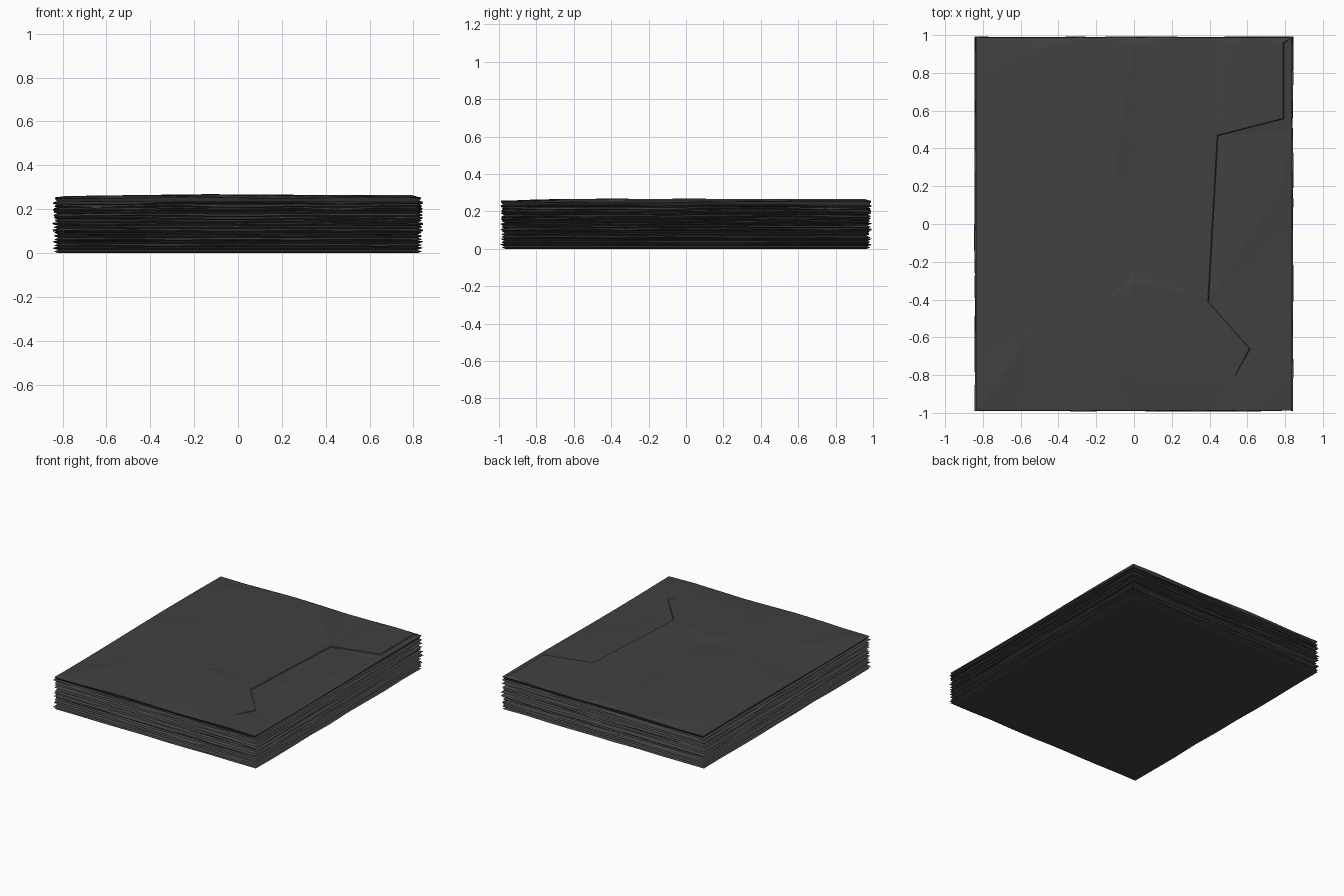
import bpy, bmesh, math, random
from mathutils import Vector
from mathutils.geometry import delaunay_2d_cdt

if "Cube" in bpy.data.objects:
    bpy.data.objects.remove(bpy.data.objects["Cube"])

random.seed(7)
HX, HY = 0.838, 0.985      # half width and depth of the stack
LAYERS = 17
TOP = 0.236                # where the folded stack ends and the cover begins

mat = bpy.data.materials.new("charcoal cloth")
mat.diffuse_color = (0.052, 0.052, 0.052, 1)
mat.use_nodes = True
mat.node_tree.nodes["Principled BSDF"].inputs["Base Color"].default_value = mat.diffuse_color


def add_object(name, bm):
    me = bpy.data.meshes.new(name)
    bm.to_mesh(me)
    bm.free()
    me.materials.append(mat)
    ob = bpy.data.objects.new(name, me)
    bpy.context.collection.objects.link(ob)
    return ob


def outline(hx, hy, n=9):
    """Points round a rectangle, n per side, counter-clockwise."""
    c = [(-hx, -hy), (hx, -hy), (hx, hy), (-hx, hy)]
    return [Vector(c[i]).lerp(Vector(c[(i + 1) % 4]), k / n)
            for i in range(4) for k in range(n)]


def sheet(name, z0, z1, rough, grow):
    """One folded layer: pinched top and bottom, pointed at the rim."""
    bm = bmesh.new()
    inner, outer = outline(HX - 0.022, HY - 0.018), outline(HX + grow, HY + grow)
    mid = z0 + (z1 - z0) * random.uniform(0.4, 0.8)
    wave = [random.uniform(-rough, rough) for _ in inner]
    push = [1 + random.uniform(-0.008, 0.003) for _ in inner]
    rings = []
    for pts, z, w in ((inner, z0, 0.5), (outer, mid, 1), (inner, z1, 0.5)):
        rings.append([bm.verts.new((p.x * s, p.y * s, max(0, z + w * d)))
                      for p, d, s in zip(pts, wave, push)])
    n = len(inner)
    for a, b in zip(rings, rings[1:]):
        for i in range(n):
            j = (i + 1) % n
            bm.faces.new((a[i], a[j], b[j], b[i]))
    for ring, z, flip in ((rings[0], z0, True), (rings[-1], z1, False)):
        c = bm.verts.new((0, 0, z))
        for i in range(n):
            f = bm.faces.new((ring[i], ring[(i + 1) % n], c))
            if flip:
                f.normal_flip()
    return add_object(name, bm)


# Stack of folded layers, neat at the bottom and looser further up
step = TOP / LAYERS
for k in range(LAYERS):
    t = k / (LAYERS - 1)
    rough = 0 if k == 0 else 0.002 + 0.0045 * t
    sheet(f"folded_layer_{k + 1}", k * step, (k + 1) * step, rough,
          0 if k == 0 else random.uniform(-0.004, 0.006))

# Top cover: rim, shoulder and crumple points, triangulated
pts = []


def rim_z(x, y):
    return 0.253 - 0.006 * abs(x) ** 4 + 0.004 * math.sin(7 * x + 3 * y)


rim = outline(HX - 0.004, HY + 0.003, 8)
pts += [(p.x, p.y, rim_z(p.x, p.y)) for p in rim]
pts += [(-0.75, -0.88, 0.259), (-0.2, -0.82, 0.262), (0.15, -0.84, 0.262), (0.52, -0.83, 0.261),
        (0.77, -0.84, 0.258), (0.78, 0.2, 0.259), (-0.79, 0.0, 0.260), (-0.78, 0.8, 0.258),
        (-0.5, 0.93, 0.262), (0.0, 0.95, 0.263), (0.5, 0.95, 0.260)]
# crumpled middle
pts += [(-0.11, 0.23, 0.264), (-0.02, 0.24, 0.253), (-0.3, -0.23, 0.263), (-0.1, -0.02, 0.269),
        (0.1, -0.03, 0.258), (0.0, -0.25, 0.260), (0.0, -0.31, 0.268), (-0.16, -0.42, 0.261),
        (0.36, -0.38, 0.265), (-0.08, -0.65, 0.267), (-0.15, -0.78, 0.261),
        (-0.5, 0.4, 0.264), (-0.5, -0.5, 0.263)]
# fold line running down the right side, as a small step
start = len(pts)
fold = [(0.79, 0.96), (0.79, 0.56), (0.44, 0.47), (0.39, -0.41), (0.61, -0.66)]
for x, y in fold:
    pts += [(x, y, 0.265), (x + 0.005, y - 0.003, 0.259)]
nr = len(rim)
edges = [(i, (i + 1) % nr) for i in range(nr)]
for i in range(len(fold) - 1):
    a = start + 2 * i
    edges += [(a, a + 2), (a + 1, a + 3)]
co, _, tris, orig, _, _ = delaunay_2d_cdt([Vector(p[:2]) for p in pts], edges, [], 1, 1e-5)
bm = bmesh.new()
vs = []
for c, o in zip(co, orig):
    z = pts[o[0]][2] if o else 0.26
    vs.append(bm.verts.new((c.x, c.y, z)))
for t in tris:
    f = bm.faces.new([vs[i] for i in t])
    f.normal_update()
    if f.normal.z < 0:
        f.normal_flip()
# skirt tucking back under the rim
border = [e for e in bm.edges if len(e.link_faces) == 1]
new = bmesh.ops.extrude_edge_only(bm, edges=border)["geom"]
for v in new:
    if isinstance(v, bmesh.types.BMVert):
        v.co.x *= 0.985
        v.co.y *= 0.988
        v.co.z = TOP - 0.004
bmesh.ops.recalc_face_normals(bm, faces=bm.faces)
if sum(f.normal.z * f.calc_area() for f in bm.faces) < 0:
    bmesh.ops.reverse_faces(bm, faces=bm.faces)
add_object("creased_top_cover", bm)
